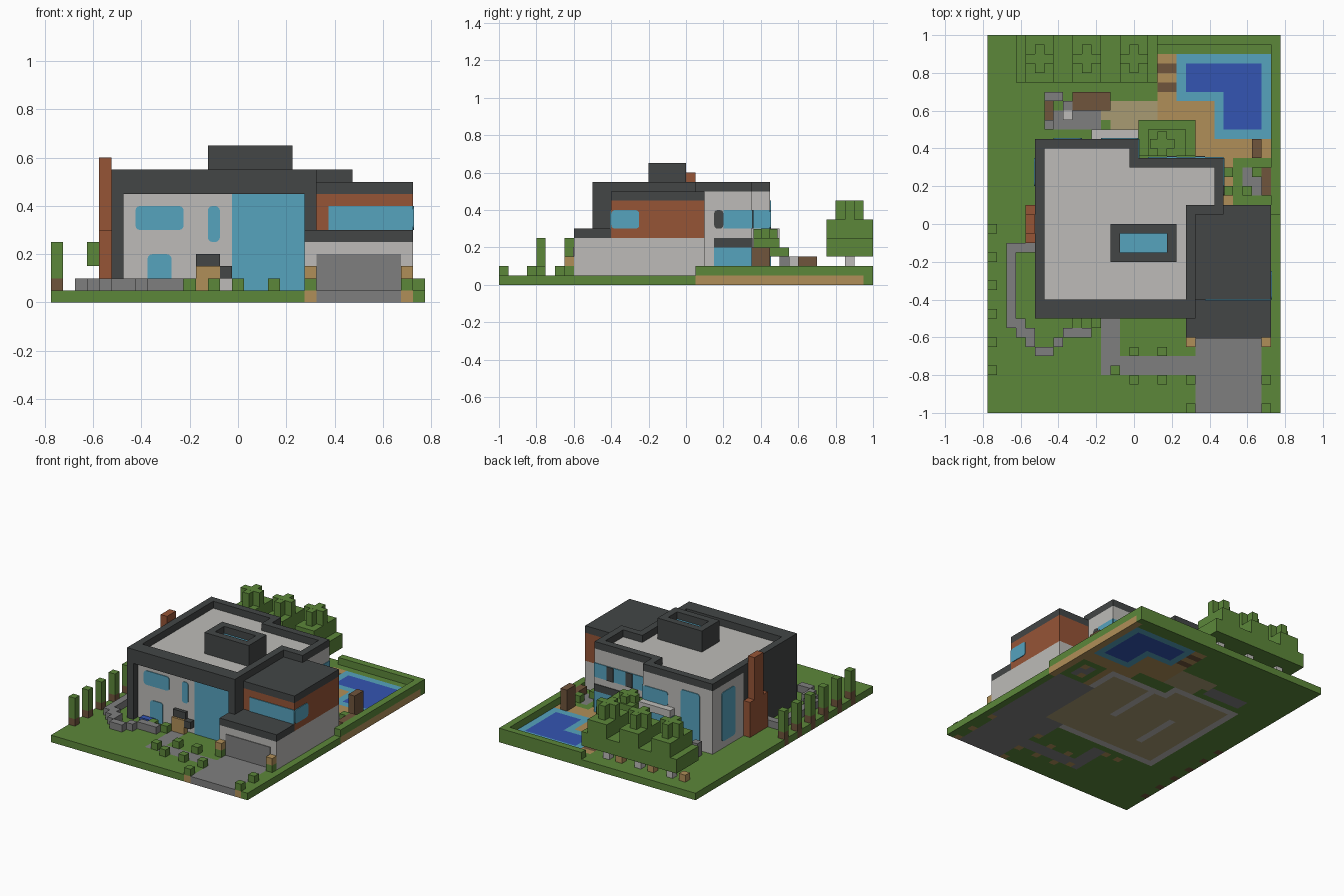
import bpy, bmesh
from mathutils import Vector

if "Cube" in bpy.data.objects:
    bpy.data.objects.remove(bpy.data.objects["Cube"])

UNIT = 0.05
WIDE, DEEP = 31, 40
PANE = 0.1  # plate thickness in units


def material(name, r, g, b):
    m = bpy.data.materials.new(name)
    m.use_nodes = True
    m.diffuse_color = (r, g, b, 1)
    m.node_tree.nodes["Principled BSDF"].inputs["Base Color"].default_value = (r, g, b, 1)
    return m


grass = material("grass green", .107, .242, .042)
slate = material("dark slate", .056, .061, .061)
plaster = material("light grey", .51, .5, .48)
stone = material("stone grey", .212, .212, .212)
glass = material("glass blue", .093, .366, .515)
water = material("deep blue", .034, .089, .445)
brick = material("brick red", .305, .089, .037)
sand = material("sand tan", .434, .275, .098)
wood = material("wood brown", .162, .089, .045)
gravel = material("gravel beige", .392, .328, .171)
palette = [grass, slate, plaster, stone, glass, water, brick, sand, wood, gravel]


def place(x, y, z):
    return Vector((x - WIDE / 2, y - DEEP / 2, z)) * UNIT


def finish(name, bm, mats):
    mesh = bpy.data.meshes.new(name)
    bm.to_mesh(mesh)
    bm.free()
    for m in mats:
        mesh.materials.append(m)
    ob = bpy.data.objects.new(name, mesh)
    bpy.context.collection.objects.link(ob)
    return ob


def box(name, mat, x0, x1, y0, y1, z0, z1, soft=None):
    """Block given in grid units; soft rounds the corners around that axis."""
    bm = bmesh.new()
    bmesh.ops.create_cube(bm, size=1)
    low, high = place(x0, y0, z0), place(x1, y1, z1)
    for v in bm.verts:
        v.co = Vector([low[i] if v.co[i] < 0 else high[i] for i in range(3)])
    if soft is not None:
        edges = [e for e in bm.edges
                 if all(abs((e.verts[0].co - e.verts[1].co)[i]) < 1e-6
                        for i in range(3) if i != soft)]
        bmesh.ops.bevel(bm, geom=edges, offset=UNIT * .4, segments=3,
                        profile=.5, affect='EDGES')
    return finish(name, bm, [mat])


def pane(name, mat, side, at, a0, a1, z0, z1, soft=True):
    """Thin plate on a wall that faces the given side."""
    lo, hi = (at - PANE, at) if side in ("front", "left") else (at, at + PANE)
    if side in ("front", "back"):
        box(name, mat, a0, a1, lo, hi, z0, z1, 1 if soft else None)
    else:
        box(name, mat, lo, hi, a0, a1, z0, z1, 0 if soft else None)


# Ground, painted in rectangles on a grid of cells
bushes = [(21, 0), (29, 0), (29, 3), (29, 7), (21, 3), (18, 3), (15, 3), (13, 4),
          (15, 6), (18, 6), (21, 7), (9, 9), (11, 9), (25, 25), (28, 25), (27, 23),
          (25, 23)]
cypresses = [(0, y) for y in (4, 7, 10, 13, 16, 19)]
cells = [[grass] * DEEP for _ in range(WIDE)]


def paint(mat, x0, x1, y0, y1):
    for x in range(x0, x1):
        cells[x][y0:y1] = [mat] * (y1 - y0)


paint(stone, 22, 29, 0, 8)
paint(stone, 12, 14, 6, 10)
paint(stone, 12, 22, 4, 6)
paint(plaster, 5, 16, 11, 29)
paint(plaster, 16, 25, 11, 27)
paint(stone, 21, 30, 8, 22)
paint(gravel, 6, 15, 12, 28)
paint(gravel, 15, 24, 12, 26)
paint(plaster, 10, 11, 15, 22)
paint(plaster, 17, 18, 18, 26)
paint(sand, 30, 31, 21, 39)
paint(stone, 6, 12, 30, 32)
paint(gravel, 12, 20, 31, 33)
paint(gravel, 13, 18, 29, 31)
paint(sand, 18, 24, 29, 35)
paint(sand, 22, 30, 27, 30)
paint(sand, 25, 26, 22, 27)
paint(stone, 27, 29, 23, 26)
paint(sand, 18, 20, 33, 38)
paint(wood, 18, 20, 36, 37)
paint(wood, 18, 20, 34, 35)
paint(glass, 20, 30, 33, 38)
paint(glass, 24, 30, 29, 33)
paint(water, 21, 29, 34, 37)
paint(water, 25, 29, 30, 34)
for x, y in bushes:
    cells[x][y] = sand
for x, y in cypresses:
    cells[x][y] = wood

bm = bmesh.new()


def quad(points, mat):
    face = bm.faces.new([bm.verts.new(place(*p)) for p in points])
    face.material_index = palette.index(mat)


for x in range(WIDE):
    for y in range(DEEP):
        m, u, v = cells[x][y], x + 1, y + 1
        quad([(x, y, 1), (u, y, 1), (u, v, 1), (x, v, 1)], m)
        quad([(x, v, 0), (u, v, 0), (u, y, 0), (x, y, 0)], m)
        if x == 0:
            quad([(x, v, 0), (x, y, 0), (x, y, 1), (x, v, 1)], m)
        if u == WIDE:
            quad([(u, y, 0), (u, v, 0), (u, v, 1), (u, y, 1)], m)
        if y == 0:
            quad([(x, y, 0), (u, y, 0), (u, y, 1), (x, y, 1)], m)
        if v == DEEP:
            quad([(u, v, 0), (x, v, 0), (x, v, 1), (u, v, 1)], m)
bmesh.ops.remove_doubles(bm, verts=bm.verts, dist=1e-5)
finish("ground", bm, palette)

# Main house walls
box("front_wall", plaster, 6, 21, 11, 12, 1, 9)
box("main_walls", plaster, 6, 22, 12, 26, 1, 10)
box("back_walls", plaster, 5, 16, 22, 29, 1, 10)
box("back_side_walls", plaster, 16, 25, 21, 27, 1, 10)
box("left_slate_wall", slate, 5, 6, 10, 22, 1, 11)
box("front_frame_post", slate, 21, 22, 10, 12, 6, 9)
box("front_beam", slate, 6, 22, 10, 12, 9, 11)
for x0, x1, y0, y1 in [(5, 6, 22, 28), (5, 16, 28, 29), (15, 16, 26, 28), (16, 25, 26, 27),
                       (24, 25, 22, 26), (21, 25, 21, 22), (21, 22, 12, 21)]:
    box("parapet", slate, x0, x1, y0, y1, 10, 11)

# Skylight
for x0, x1, y0, y1 in [(13, 20, 16, 17), (13, 20, 19, 20), (13, 14, 17, 19), (19, 20, 17, 19)]:
    box("skylight_frame", slate, x0, x1, y0, y1, 10, 13)
box("skylight_glass", glass, 14, 19, 17, 19, 10, 12)

# Chimney
box("chimney_base", brick, 4, 5, 18, 22, 1, 6)
box("chimney_stack", brick, 4, 5, 19, 21, 6, 12)

# Garage and brick wing
box("garage_walls", plaster, 21, 30, 8, 22, 1, 5)
box("garage_roof", slate, 21, 30, 8, 12, 5, 6)
box("wing_walls", brick, 22, 30, 12, 22, 5, 9)
box("wing_roof", slate, 22, 30, 12, 22, 9, 10)
pane("garage_door", stone, "front", 8, 22, 29, 1, 4, False)

# Windows
pane("stair_glass", glass, "front", 11, 15, 21, 1, 9, False)
pane("wide_window", glass, "front", 11, 7, 11, 6, 8)
pane("slim_window", glass, "front", 11, 13, 14, 5, 8)
pane("low_window", glass, "front", 11, 8, 10, 1, 4)
pane("wing_front_window", glass, "front", 12, 23, 30, 6, 8, False)
pane("wing_side_window", glass, "right", 30, 12, 15, 6, 8)
pane("tall_left_window", glass, "left", 5, 24, 27, 2, 9)
pane("tall_back_window", glass, "back", 29, 7, 10, 2, 9)
pane("terrace_door", glass, "back", 29, 11, 15, 1, 5, False)
pane("upper_back_window", glass, "back", 29, 12, 16, 6, 8)
pane("upper_step_window", glass, "right", 16, 27, 29, 6, 8, False)
pane("upper_rear_window", glass, "back", 27, 17, 25, 6, 8, False)
pane("upper_side_window", glass, "right", 25, 24, 27, 6, 8, False)
pane("upper_side_frame", slate, "right", 25, 23, 24, 6, 8)
pane("lower_rear_window", glass, "back", 27, 17, 25, 1, 4, False)
pane("lower_rear_band", slate, "back", 27, 17, 25, 4, 5, False)
pane("lower_side_window", glass, "right", 25, 23, 27, 1, 4, False)
pane("lower_side_band", slate, "right", 25, 23, 27, 4, 5, False)
for x in (19, 22):
    pane("window_mullion", slate, "back", 27 + PANE, x, x + 1, 6, 8, False)
box("terrace_awning", plaster, 11, 16, 29, 30, 5, 6)

# Entry bench and stone-edged bed
box("bench", sand, 12, 14, 10, 10.8, 1, 3)
box("bench_back", slate, 12, 14, 10.3, 10.8, 3, 4)
box("entry_box", slate, 14, 15, 10, 10.8, 2, 3)
box("little_pond", water, 7, 9, 10, 10.8, 1, 1.6)
for x0, x1, y0, y1 in [(2, 3, 9, 18), (3, 5, 17, 18), (3, 4, 8, 10), (4, 5, 7, 9), (5, 7, 6, 7),
                       (7, 8, 7, 8), (8, 9, 8, 9), (9, 11, 8, 9)]:
    box("bed_edge", stone, x0, x1, y0, y1, 1, 2)

# Bushes, lamp posts, cypresses and hedges
for x, y in bushes:
    box("bush", grass, x, x + 1, y, y + 1, 1, 2)
for x in (21, 29):
    box("garage_lamp", sand, x, x + 1, 7, 8, 2, 3)
for x, y in cypresses:
    box("cypress_trunk", wood, x, x + 1, y, y + 1, 1, 2)
    box("cypress", grass, x, x + 1, y, y + 1, 2, 5)
box("side_hedge", grass, 30, 31, 21, 40, 1, 2)
box("back_hedge", grass, 18, 30, 39, 40, 1, 2)


def crown(x, y, reach, z0, z1):
    box("tree_crown", grass, x - reach, x + 1 + reach, y, y + 1, z0, z1)
    box("tree_crown", grass, x, x + 1, y - reach, y + 1 + reach, z0, z1 - .01)


# Garden trees
for x in (5, 10, 15):
    box("tree_trunk", plaster, x, x + 1, 37, 38, 1, 3)
    box("tree_skirt", grass, x - 2, x + 3, 35, 40, 3, 5)
    box("tree_body", grass, x - 1, x + 2, 35, 40, 5, 7)
    crown(x, 37, 1, 7, 9)
    box("tree_stool", sand, x - 2, x - 1, 37, 38, 1, 2)
box("small_tree_trunk", plaster, 18, 19, 28, 29, 1, 3)
box("small_tree_skirt", grass, 16, 22, 27.2, 31, 3, 4)
box("small_tree_body", grass, 17, 21, 27.2, 30, 4, 5)
crown(18, 28, .8, 5, 6)

# Terrace furniture
box("table", wood, 9, 13, 32, 34, 1, 3)
for x, y in [(6, 30), (8, 32), (6, 33), (7, 33)]:
    box("stone_seat", stone, x, x + 1, y, y + 1, 1, 3)
box("side_chest", wood, 6, 7, 31, 33, 1, 2)
box("white_seat", plaster, 8, 9, 31, 32, 1, 3)
box("deck_chest", wood, 28, 29, 27, 29, 1, 4)
box("garden_bench", wood, 29, 30, 23, 26, 1, 2)
